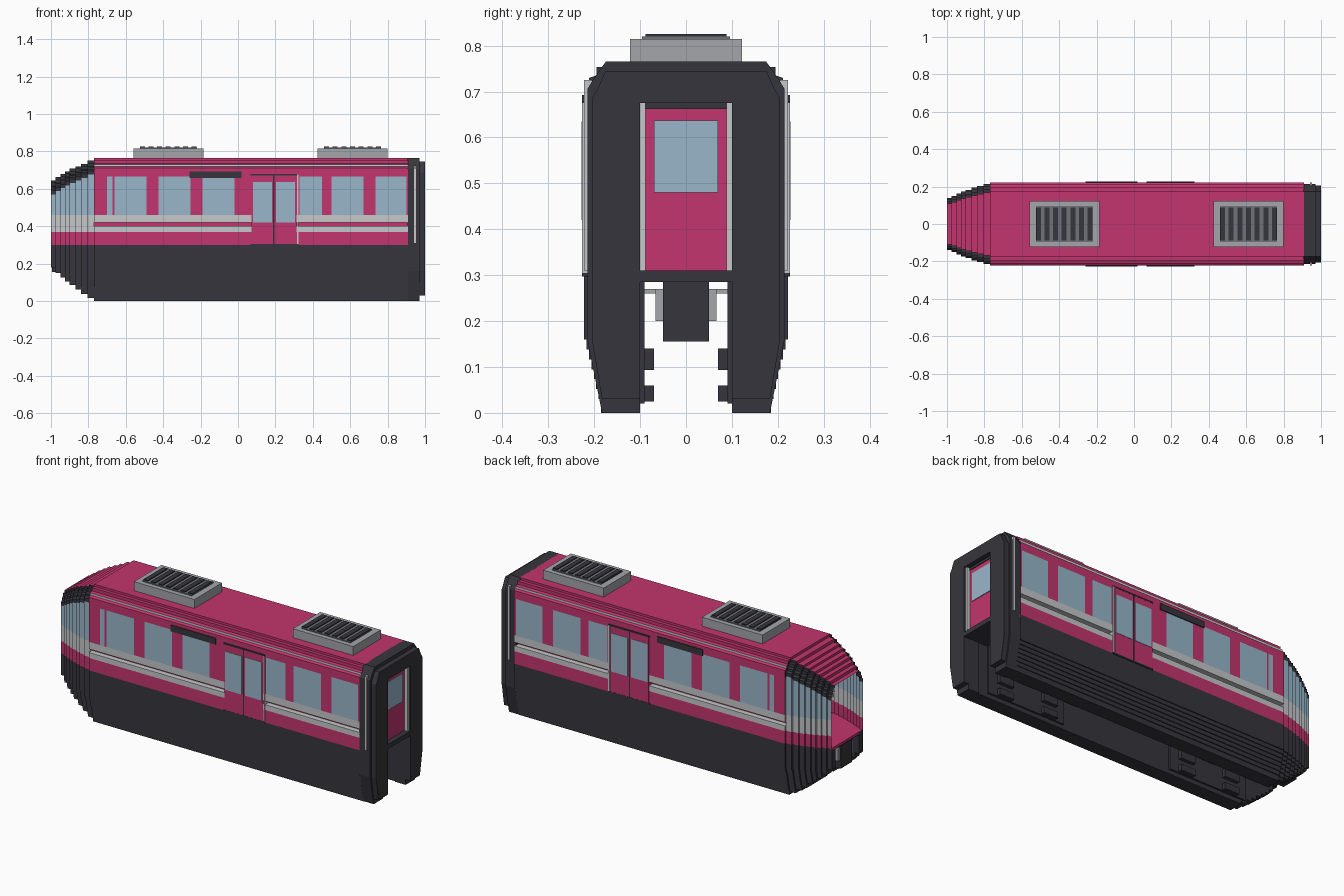
import bpy, bmesh, math

if "Cube" in bpy.data.objects:
    bpy.data.objects.remove(bpy.data.objects["Cube"], do_unlink=True)


def material(name, rgb):
    m = bpy.data.materials.new(name)
    m.use_nodes = True
    m.diffuse_color = (*rgb, 1)
    bsdf = next(n for n in m.node_tree.nodes if n.type == 'BSDF_PRINCIPLED')
    bsdf.inputs["Base Color"].default_value = (*rgb, 1)
    bsdf.inputs["Roughness"].default_value = 0.7
    return m


PINK, DARK, GLASS, STRIPE, GREY, MID = range(6)
MATS = [material("pink paint", (.54, .036, .155)),
        material("dark grey", (.037, .036, .045)),
        material("window blue", (.314, .468, .591)),
        material("stripe light grey", (.558, .571, .584)),
        material("unit grey", (.366, .381, .402)),
        material("grille grey", (.162, .171, .195))]


def finish(name, bm, mat=None):
    mesh = bpy.data.meshes.new(name)
    bm.to_mesh(mesh)
    bm.free()
    ob = bpy.data.objects.new(name, mesh)
    bpy.context.scene.collection.objects.link(ob)
    for m in (MATS if mat is None else [MATS[mat]]):
        mesh.materials.append(m)
    return ob


def prism(name, pts, x0, x1, mat):
    """Extrude a (y, z) outline along x."""
    bm = bmesh.new()
    rings = [[bm.verts.new((x, y, z)) for y, z in pts] for x in (x0, x1)]
    bm.faces.new(rings[0])
    bm.faces.new(rings[1])
    n = len(pts)
    for i in range(n):
        j = (i + 1) % n
        bm.faces.new((rings[0][i], rings[0][j], rings[1][j], rings[1][i]))
    bmesh.ops.recalc_face_normals(bm, faces=bm.faces)
    return finish(name, bm, mat)


def box(name, x, y, z, mat):
    return prism(name, [(y[0], z[0]), (y[1], z[0]), (y[1], z[1]), (y[0], z[1])], x[0], x[1], mat)


def pair(name, x, y, z, mat):
    """The same box on both sides of the centre line."""
    box(name + "_left", x, y, z, mat)
    box(name + "_right", x, (-y[1], -y[0]), z, mat)


# ---- body shell: stepped nose stations, then body stations at window edges
W, TOP, NOSE = .222, .765, -.77
windows = [(-.70, -.672), (-.66, -.49), (-.425, -.255), (-.19, -.02),
           (.33, .45), (.50, .67), (.735, .90)]
nose_steps = [-1, -.975, -.95, -.925, -.9, -.87, -.84, -.805, NOSE]
nose_half = [.138, .150, .162, .173, .183, .194, .203, .213]
nose_top = [.645, .662, .678, .693, .707, .72, .733, .75]
nose_bottom = [.18, .15, .125, .105, .085, .06, .038, .015]

slices = [(nose_steps[i], nose_steps[i + 1], nose_half[i], nose_top[i], nose_bottom[i])
          for i in range(8)]
edges = sorted({NOSE, .91} | {e for w in windows for e in w})
slices += [(a, b, W, TOP, 0) for a, b in zip(edges, edges[1:])]

STEPS = 7


def profile(w, top, bottom):
    """Half section from roof centre, down the side and round the skirt; (y, z, row colour)."""
    body = w == W
    k = w / W
    g = .192 * k if body else w
    head = .10 if body else .075
    p = [(0, top, PINK), (.175 * k, top, PINK), (.175 * k, top - .012, PINK),
         (.195 * k, top - .012, PINK), (.195 * k, top - .03, PINK),
         (.211 * k, top - .035, STRIPE), (.211 * k, top - .047, PINK),
         (w, top - .055, PINK), (w, top - head, GLASS),
         (w, .46, STRIPE), (w, .42, STRIPE), (g, .42, PINK if body else STRIPE),
         (g, .40, STRIPE), (w, .40, STRIPE), (w, .37, PINK), (w, .30, DARK)]
    if not body:
        p = [(y, z, DARK if 1 <= i <= 7 else c) for i, (y, z, c) in enumerate(p)]
    for i in range(STEPS):
        z = .16 - i * .13 / (STEPS - 1)
        y0, y1 = (W - .037 * j / STEPS for j in (i, i + 1))
        p += [(y0 * k, max(z, bottom), DARK), (y1 * k, max(z, bottom), DARK)]
    p += [(.185 * k, bottom, DARK), (.105, bottom, DARK), (.105, .288, DARK), (0, .288, DARK)]
    return p


def build_body():
    bm = bmesh.new()
    rings = []
    for x0, x1, w, t, b in slices:
        rings += [(x0, profile(w, t, b)), (x1, profile(w, t, b))]
    for n, ((xa, pa), (xb, pb)) in enumerate(zip(rings, rings[1:])):
        if xa == xb and pa == pb:
            continue
        mid = (xa + xb) / 2
        for side in (1, -1):
            va = [bm.verts.new((xa, side * y, z)) for y, z, _ in pa]
            vb = [bm.verts.new((xb, side * y, z)) for y, z, _ in pb]
            for i in range(len(pa) - 1):
                quad = [va[i], va[i + 1], vb[i + 1], vb[i]]
                f = bm.faces.new(quad if side > 0 else quad[::-1])
                c = pa[i][2]
                if c == GLASS and mid > NOSE and not any(a < mid < b for a, b in windows):
                    c = PINK
                f.material_index = c
    bmesh.ops.remove_doubles(bm, verts=bm.verts, dist=1e-5)
    bmesh.ops.dissolve_degenerate(bm, edges=bm.edges, dist=1e-5)
    finish("body_shell", bm)


build_body()

# ---- cab floor and front ends of the skirts
for i in range(8):
    w = nose_half[i] - .001
    box(f"cab_floor_{i + 1}", nose_steps[i:i + 2], (-w, w), (.29, .303), PINK)
box("saloon_floor", (NOSE, .91), (-.215, .215), (.29, .303), PINK)
pair("skirt_nose_cap", (-1, -.98), (.105, .137), (.18, .3), DARK)

# ---- side doors and destination displays
for name, s in (("left", 1), ("right", -1)):
    def plate(part, x, depth, z, mat, base=.19):
        ys = sorted((s * base, s * depth))
        box(f"{part}_{name}", x, ys, z, mat)
    for n, (a, b) in enumerate(((.073, .188), (.196, .312))):
        plate(f"door_leaf_{n + 1}", (a, b), .226, (.305, .672), PINK)
        plate(f"door_window_{n + 1}", (a + .006, b - .006), .228, (.42, .635), GLASS, .225)
    plate("door_gap", (.188, .196), .223, (.305, .675), DARK)
    plate("door_post", (.316, .324), .227, (.305, .675), STRIPE)
    plate("door_head", (.068, .324), .227, (.672, .68), DARK)
    plate("door_sill", (.068, .324), .227, (.297, .305), DARK)
    plate("destination_display", (-.26, .02), .227, (.657, .692), DARK, .215)
    plate("end_handrail", (.94, .953), .222, (.31, .725), STRIPE, .205)

# ---- gangway end: two nested frames around a recessed door
for part, x0, x1, w, top, low in (("inner", .905, .97, .215, .765, 0), ("outer", .97, 1, .205, .745, .03)):
    outline = [(.1, low), (.183, low), (w, .16), (w, top - .06),
               (w - .012, top - .04), (.175, top), (.1, top)]
    prism(f"end_pillar_{part}_left", outline, x0, x1, DARK)
    prism(f"end_pillar_{part}_right", [(-y, z) for y, z in outline], x0, x1, DARK)
    box(f"end_lintel_{part}", (x0, x1), (-.1, .1), (.675, top), DARK)
box("end_threshold", (.905, 1), (-.105, .105), (.285, .31), DARK)
box("end_door", (.95, .97), (-.1, .1), (.31, .675), PINK)
box("end_door_head", (.95, .974), (-.1, .1), (.662, .676), DARK)
box("end_door_window", (.945, .974), (-.07, .07), (.48, .637), GLASS)
pair("end_door_trim", (.96, .99), (.088, .1), (.31, .675), STRIPE)

# ---- roof units with slatted grilles
for name, x0, x1 in (("front", -.56, -.185), ("rear", .425, .80)):
    box(f"roof_unit_{name}", (x0, x1), (-.122, .122), (.76, .815), GREY)
    a, b = x0 + .035, x1 - .035
    box(f"roof_grille_{name}", (a, b), (-.096, .096), (.81, .82), MID)
    pitch = (b - a) / 6.6
    for i in range(7):
        x = a + i * pitch
        box(f"roof_slat_{name}_{i + 1}", (x, min(x + pitch * .58, b)), (-.088, .088), (.815, .825), DARK)

# ---- bogies: side plates and guide rollers in the channel
for name, xc in (("rear", .61), ("front", -.545)):
    pair(f"bogie_plate_{name}", (xc - .24, xc + .24), (.09, .1), (.02, .29), DARK)
    for n, dx in enumerate((-.14, .14)):
        x = (xc + dx - .045, xc + dx + .045)
        pair(f"upper_roller_{name}_{n + 1}", x, (.07, .091), (.093, .14), DARK)
        pair(f"lower_roller_{name}_{n + 1}", x, (.07, .091), (.025, .06), DARK)

# ---- front coupler
box("coupler", (-.995, -.86), (-.05, .05), (.155, .29), DARK)
pair("coupler_bracket", (-.99, -.93), (.05, .066), (.2, .27), GREY)
pair("coupler_arm", (-.97, -.94), (.05, .09), (.26, .27), GREY)
